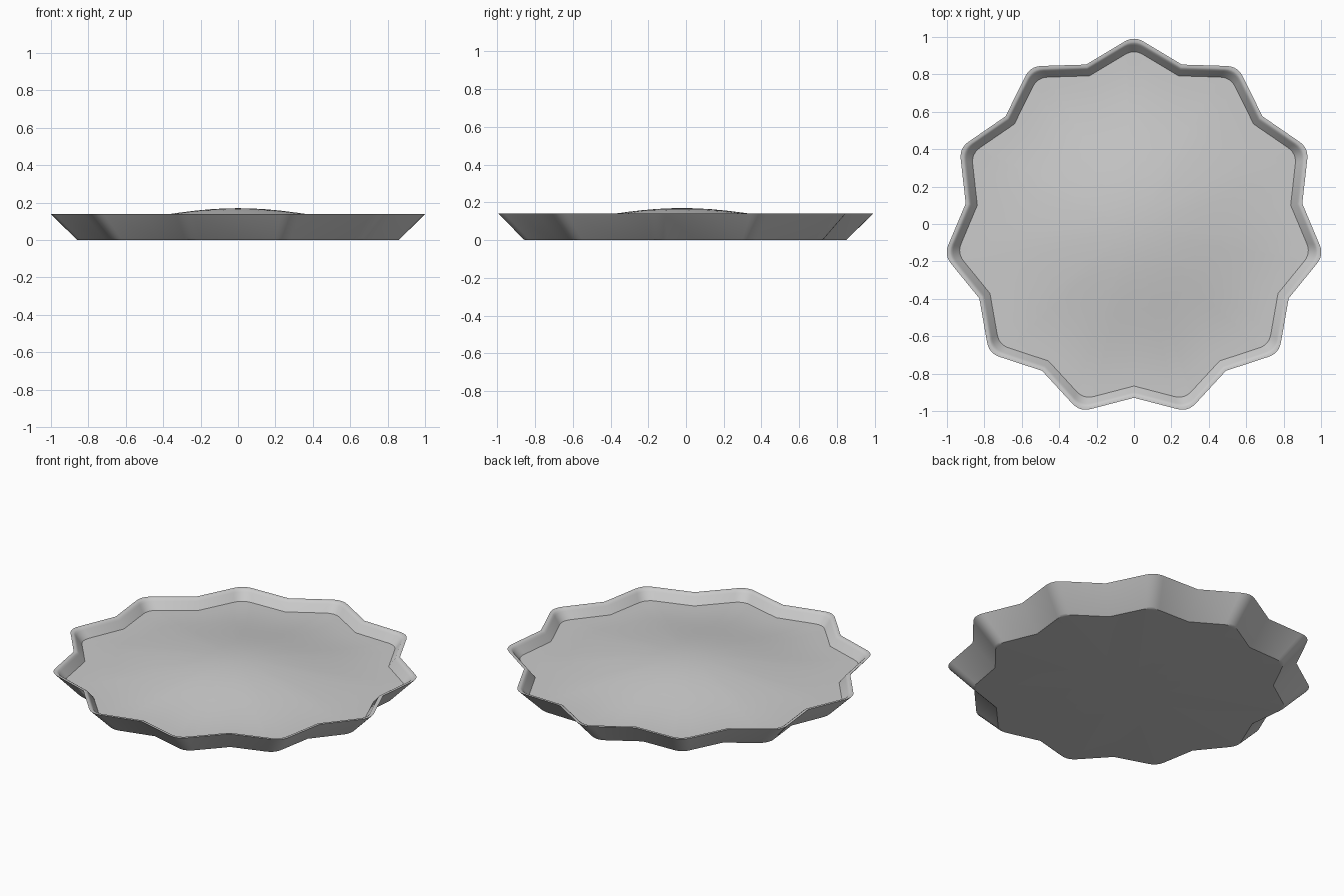
import bpy, bmesh, math
from mathutils import Vector

if "Cube" in bpy.data.objects:
    bpy.data.objects.remove(bpy.data.objects["Cube"])

LOBES, TIP, VALLEY, CY = 11, 1.027, 0.91, -0.02
FILLET, ARC = 0.06, 6
STEP = math.tau / LOBES


def polar(r, a):
    return Vector((r * math.sin(a), r * math.cos(a)))


# Star outline with rounded tips and sharp valleys
outline = []
for i in range(LOBES):
    a = i * STEP
    tip = polar(TIP, a)
    before, after = polar(VALLEY, a - STEP / 2), polar(VALLEY, a + STEP / 2)
    p0 = tip + (before - tip).normalized() * FILLET
    p2 = tip + (after - tip).normalized() * FILLET
    outline.append(before)
    for k in range(ARC + 1):
        t = k / ARC
        outline.append(p0 * (1 - t) ** 2 + tip * 2 * t * (1 - t) + p2 * t * t)


def floor_z(r):
    return 0.085 + 0.085 * (1 + math.cos(math.pi * min(r / 0.89, 1))) / 2


# Wall section from underside to inner foot: (outline scale, height)
section = [(0.845, 0), (0.858, 0.001), (0.866, 0.007), (0.995, 0.136), (0.999, 0.14),
           (0.982, 0.14), (0.973, 0.135), (0.965, 0.126), (0.93, 0.085)]

bm = bmesh.new()


def add_ring(scale, z=None):
    ring = []
    for p in outline:
        q = p * scale
        ring.append(bm.verts.new((q.x, q.y + CY, floor_z(q.length) if z is None else z)))
    return ring


def bridge(a, b):
    n = len(a)
    for i in range(n):
        j = (i + 1) % n
        bm.faces.new((a[i], a[j], b[j], b[i]))


rings = [add_ring(s, z) for s, z in section]
# Domed floor rings
rings += [add_ring(0.93 * k / 12) for k in range(11, 0, -1)]
for a, b in zip(rings, rings[1:]):
    bridge(a, b)

# Close floor centre and flat underside with fans
for ring, z in ((rings[-1], floor_z(0)), (rings[0], 0)):
    c = bm.verts.new((0, CY, z))
    for i in range(len(ring)):
        bm.faces.new((ring[i], ring[(i + 1) % len(ring)], c))

bmesh.ops.recalc_face_normals(bm, faces=bm.faces)
mesh = bpy.data.meshes.new("scalloped_tray")
bm.to_mesh(mesh)
bm.free()
tray = bpy.data.objects.new("scalloped_tray", mesh)
bpy.context.collection.objects.link(tray)
bpy.context.view_layer.objects.active = tray
tray.select_set(True)
bpy.ops.object.shade_smooth_by_angle(angle=math.radians(33))
